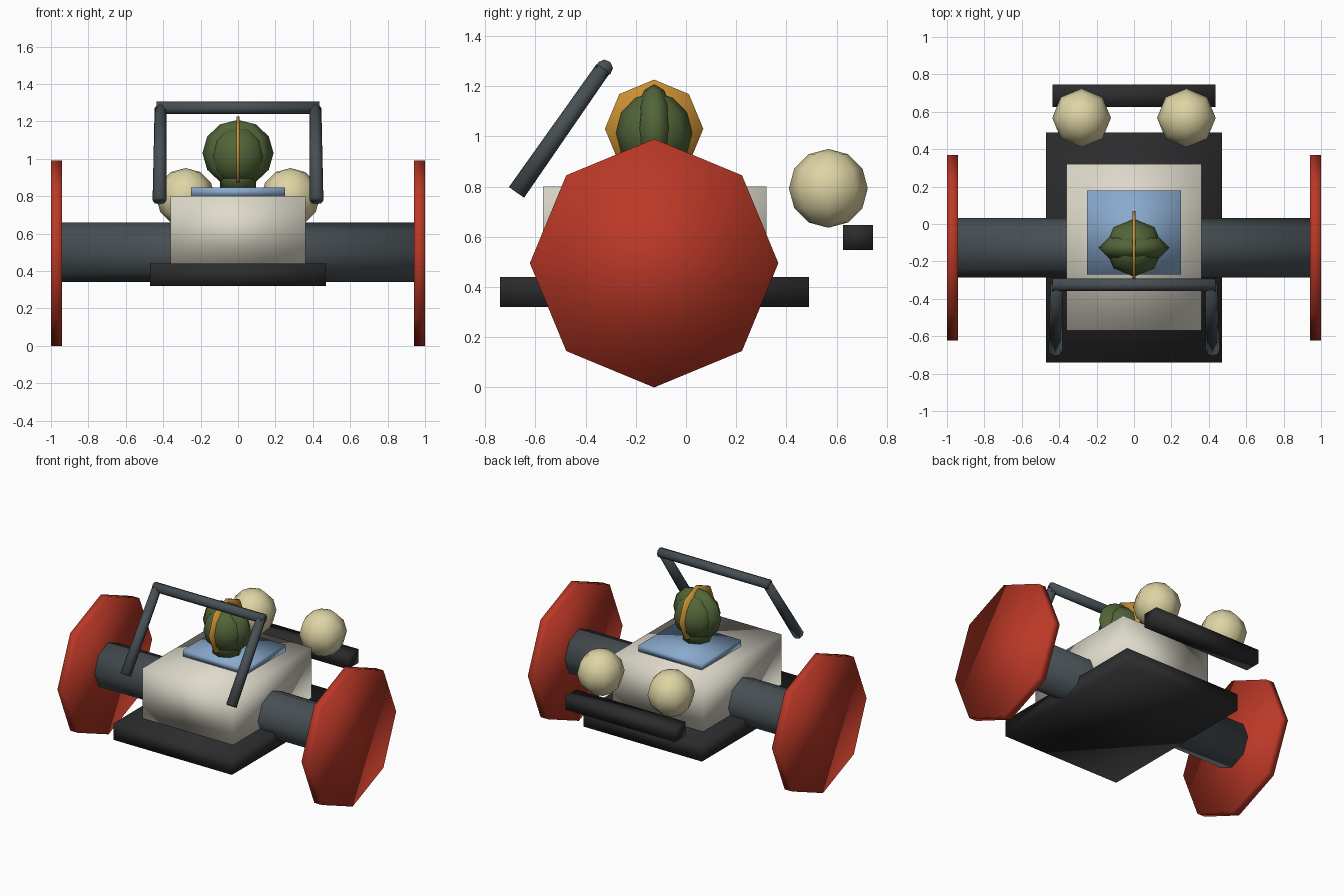
import bpy
from math import pi
from mathutils import Vector, Matrix

default = bpy.data.objects.get("Cube")
if default:
    bpy.data.objects.remove(default, do_unlink=True)


def material(name, rgb):
    m = bpy.data.materials.new(name)
    m.use_nodes = True
    colour = (*rgb, 1)
    m.diffuse_color = colour
    node = next(n for n in m.node_tree.nodes if n.type == 'BSDF_PRINCIPLED')
    node.inputs["Base Color"].default_value = colour
    return m


RED = material("red", (.50, .04, .02))
CREAM = material("cream", (.73, .70, .60))
TAN = material("tan", (.73, .66, .37))
BLUE = material("blue", (.25, .40, .61))
GREEN = material("green", (.085, .13, .04))
ORANGE = material("orange", (.62, .29, .035))
STEEL = material("steel grey", (.065, .08, .09))
BLACK = material("near black", (.025, .025, .027))


def finish(name, mat):
    ob = bpy.context.object
    ob.name = name
    ob.data.materials.append(mat)
    bpy.ops.object.shade_smooth()
    return ob


def box(name, mat, lo, hi):
    lo, hi = Vector(lo), Vector(hi)
    bpy.ops.mesh.primitive_cube_add(size=1)
    ob = finish(name, mat)
    ob.data.transform(Matrix.Translation((lo + hi) / 2) @ Matrix.Diagonal((*(hi - lo), 1)))
    return ob


def rod(name, mat, a, b, r1, r2=None, sides=8):
    """Tapered prism from a to b, with one vertex on the upper edge."""
    a, b = Vector(a), Vector(b)
    bpy.ops.mesh.primitive_cone_add(vertices=sides, radius1=r1, radius2=r2 or r1,
                                    depth=(b - a).length)
    ob = finish(name, mat)
    turn = (b - a).to_track_quat('Z', 'Y').to_matrix().to_4x4()
    ob.data.transform(Matrix.Translation((a + b) / 2) @ turn)
    return ob


def ball(name, mat, centre, radii):
    bpy.ops.mesh.primitive_uv_sphere_add(segments=8, ring_count=6, radius=1)
    ob = finish(name, mat)
    ob.data.transform(Matrix.Translation(centre) @ Matrix.Diagonal((*radii, 1)))
    return ob


AXLE_Y = -.127

# Chassis
box("base_plate", BLACK, (-.47, -.74, .32), (.47, .49, .44))
box("body", CREAM, (-.36, -.57, .44), (.36, .32, .80))
box("seat", BLUE, (-.25, -.27, .80), (.25, .18, .845))
box("rear_bar", BLACK, (-.435, .625, .548), (.435, .745, .648))

# Axle and front frame crossbar
rod("axle", STEEL, (-.95, AXLE_Y, .5), (.95, AXLE_Y, .5), .16)
rod("frame_crossbar", STEEL, (-.435, -.325, 1.272), (.435, -.325, 1.272), .034)

# Mirrored parts
for side, s in (("left", 1), ("right", -1)):
    rod(side + "_wheel", RED, (s * .94, AXLE_Y, .495), (s, AXLE_Y, .495), .495)
    rod(side + "_frame_post", STEEL, (s * .42, -.675, .777), (s * .414, -.33, 1.27), .037, .032)
    ball(side + "_rear_ball", TAN, (s * .28, .567, .793), (.157, .157, .157))

# Rider's head with a thin crest
rod("neck", GREEN, (0, AXLE_Y, .845), (0, AXLE_Y, .95), .095)
ball("head", GREEN, (0, AXLE_Y, 1.015), (.155, .155, .16))
ball("helmet_band", GREEN, (0, AXLE_Y, 1.03), (.19, .08, .178))
rod("crest", ORANGE, (-.008, AXLE_Y, 1.03), (.008, AXLE_Y, 1.03), .196)
